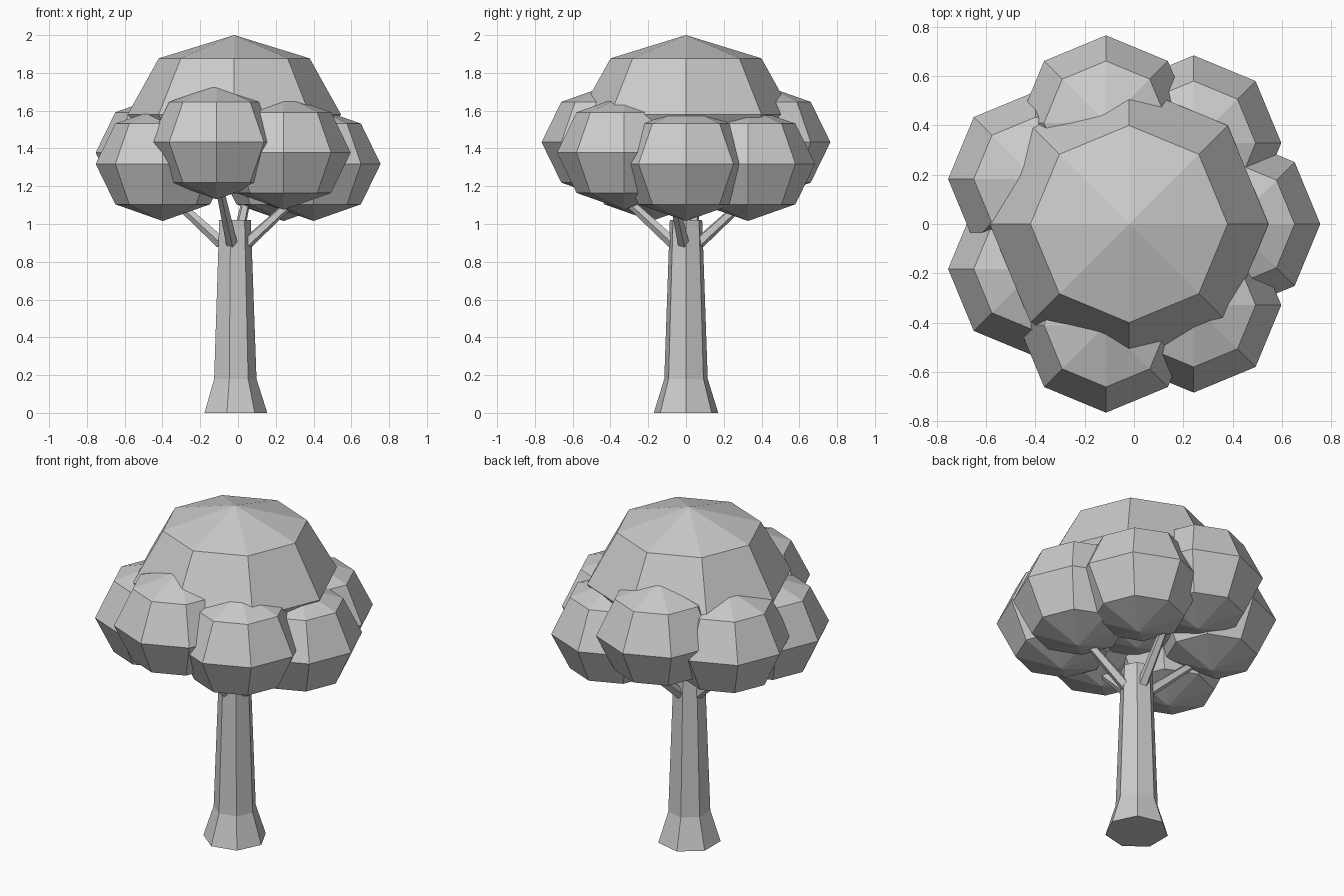
import bpy, bmesh
from math import cos, sin, pi, tau
from mathutils import Vector, Matrix

if "Cube" in bpy.data.objects:
    bpy.data.objects.remove(bpy.data.objects["Cube"])

CX = -0.02  # trunk axis


def finish(bm, name):
    bmesh.ops.recalc_face_normals(bm, faces=bm.faces[:])
    me = bpy.data.meshes.new(name)
    bm.to_mesh(me)
    bm.free()
    ob = bpy.data.objects.new(name, me)
    bpy.context.collection.objects.link(ob)
    return ob


def loft(name, sides, profile, matrix):
    """Flat-sided tube through (radius, height) rings, capped at both ends."""
    bm = bmesh.new()
    rings = [[bm.verts.new(matrix @ Vector((r * cos(tau * i / sides), r * sin(tau * i / sides), z)))
              for i in range(sides)] for r, z in profile]
    for a, b in zip(rings, rings[1:]):
        for i in range(sides):
            j = (i + 1) % sides
            bm.faces.new((a[i], a[j], b[j], b[i]))
    bm.faces.new(rings[0][::-1])
    bm.faces.new(rings[-1])
    return finish(bm, name)


def blob(name, centre, radius, height):
    """Squashed eight-sided ball of leaves."""
    bm = bmesh.new()
    m = Matrix.Translation(centre) @ Matrix.Diagonal((radius, radius, height, 1))
    bmesh.ops.create_uvsphere(bm, u_segments=8, v_segments=4, radius=1, matrix=m)
    return finish(bm, name)


# Seven-sided trunk with a flared foot
loft("trunk", 7, [(0.175, 0), (0.118, 0.18), (0.088, 1.02)], Matrix.Translation((CX, 0, 0)))

# Four branches rising outwards into the leaves
for k in range(4):
    a = -0.2 + k * pi / 2
    start = Vector((CX + 0.07 * cos(a), 0.07 * sin(a), 0.90))
    end = Vector((CX + 0.38 * cos(a), 0.38 * sin(a), 1.18))
    d = end - start
    m = Matrix.Translation(start) @ d.to_track_quat('Z', 'Y').to_matrix().to_4x4()
    loft(f"branch_{k + 1}", 5, [(0.032, 0), (0.022, d.length)], m)

# Big top of the crown
blob("crown_top", (CX, 0, 1.58), 0.565, 0.42)

# Ring of seven smaller leaf clumps at three repeating heights
for i in range(7):
    a = -tau * i / 7
    z = (1.318, 1.378, 1.433)[i % 3]
    blob(f"leaf_clump_{i + 1}", (CX + 0.42 * cos(a), 0.42 * sin(a), z), 0.355, 0.302)
